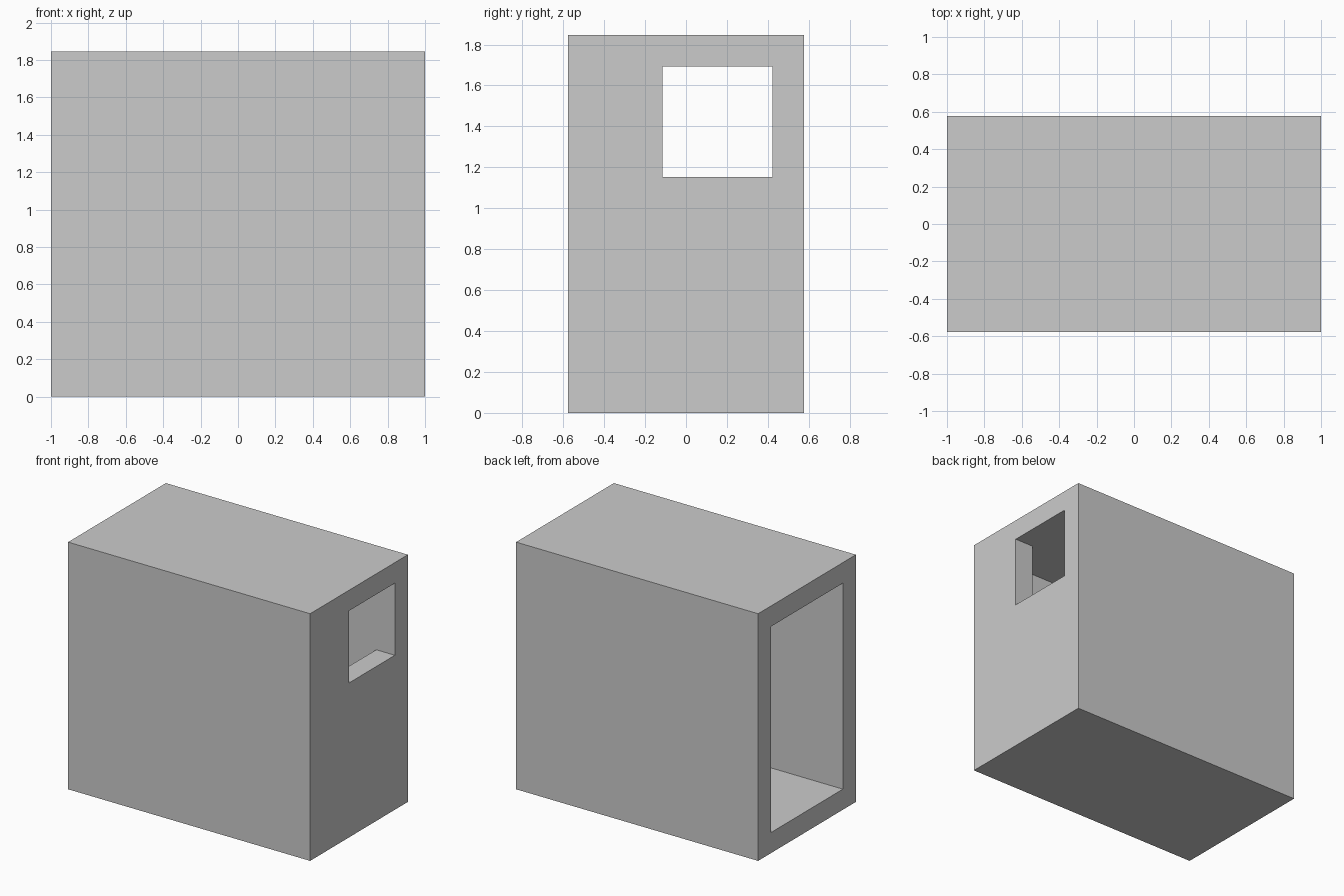
import bpy, bmesh
from mathutils import Vector

cube = bpy.data.objects.get("Cube")
if cube:
    bpy.data.objects.remove(cube, do_unlink=True)

# Everything is measured in modules; the body is 13 modules long
U = 2 / 13
LENGTH, DEPTH, HEIGHT, WALL = 13 * U, 7.5 * U, 12 * U, U
WINDOW_Y = (-0.75 * U, 2.75 * U)
WINDOW_Z = (7.5 * U, 11 * U)

grey = bpy.data.materials.new("plain_grey")
grey.use_nodes = True
colour = (0.6, 0.6, 0.6, 1)
grey.diffuse_color = colour
grey.node_tree.nodes["Principled BSDF"].inputs["Base Color"].default_value = colour

bm = bmesh.new()

# Outer block
bmesh.ops.create_cube(bm, size=1)
bmesh.ops.scale(bm, vec=(LENGTH, DEPTH, HEIGHT), verts=bm.verts)
bmesh.ops.translate(bm, vec=(0, 0, HEIGHT / 2), verts=bm.verts)

# Hollow it out through the open end, leaving an even wall
bm.normal_update()
mouth = min(bm.faces, key=lambda f: f.calc_center_median().x)
bmesh.ops.inset_region(bm, faces=[mouth], thickness=WALL, use_even_offset=True)
extruded = bmesh.ops.extrude_face_region(bm, geom=[mouth])["geom"]
moved = [v for v in extruded if isinstance(v, bmesh.types.BMVert)]
bmesh.ops.translate(bm, vec=(LENGTH - WALL, 0, 0), verts=moved)
if mouth.is_valid:
    bmesh.ops.delete(bm, geom=[mouth], context='FACES_ONLY')


def end_faces():
    """Inner and outer skins of the closed end wall."""
    bm.normal_update()
    return [f for f in bm.faces if abs(f.normal.x) > 0.9 and f.calc_center_median().x > 0]


# Score the end wall along the window edges
cuts = [(Vector((0, y, 0)), Vector((0, 1, 0))) for y in WINDOW_Y]
cuts += [(Vector((0, 0, z)), Vector((0, 0, 1))) for z in WINDOW_Z]
for point, normal in cuts:
    faces = end_faces()
    edges = {e for f in faces for e in f.edges}
    verts = {v for f in faces for v in f.verts}
    bmesh.ops.bisect_plane(bm, geom=faces + list(edges) + list(verts),
                           dist=1e-5, plane_co=point, plane_no=normal)

# Open the window and line its reveal
panes = []
for f in end_faces():
    c = f.calc_center_median()
    if WINDOW_Y[0] < c.y < WINDOW_Y[1] and WINDOW_Z[0] < c.z < WINDOW_Z[1]:
        panes.append(f)
rims = [e for f in panes for e in f.edges]
bmesh.ops.delete(bm, geom=panes, context='FACES_ONLY')
bmesh.ops.bridge_loops(bm, edges=rims)
bmesh.ops.recalc_face_normals(bm, faces=bm.faces)

mesh = bpy.data.meshes.new("hollow_box")
bm.to_mesh(mesh)
bm.free()
mesh.materials.append(grey)
box = bpy.data.objects.new("hollow_box", mesh)
bpy.context.collection.objects.link(box)
